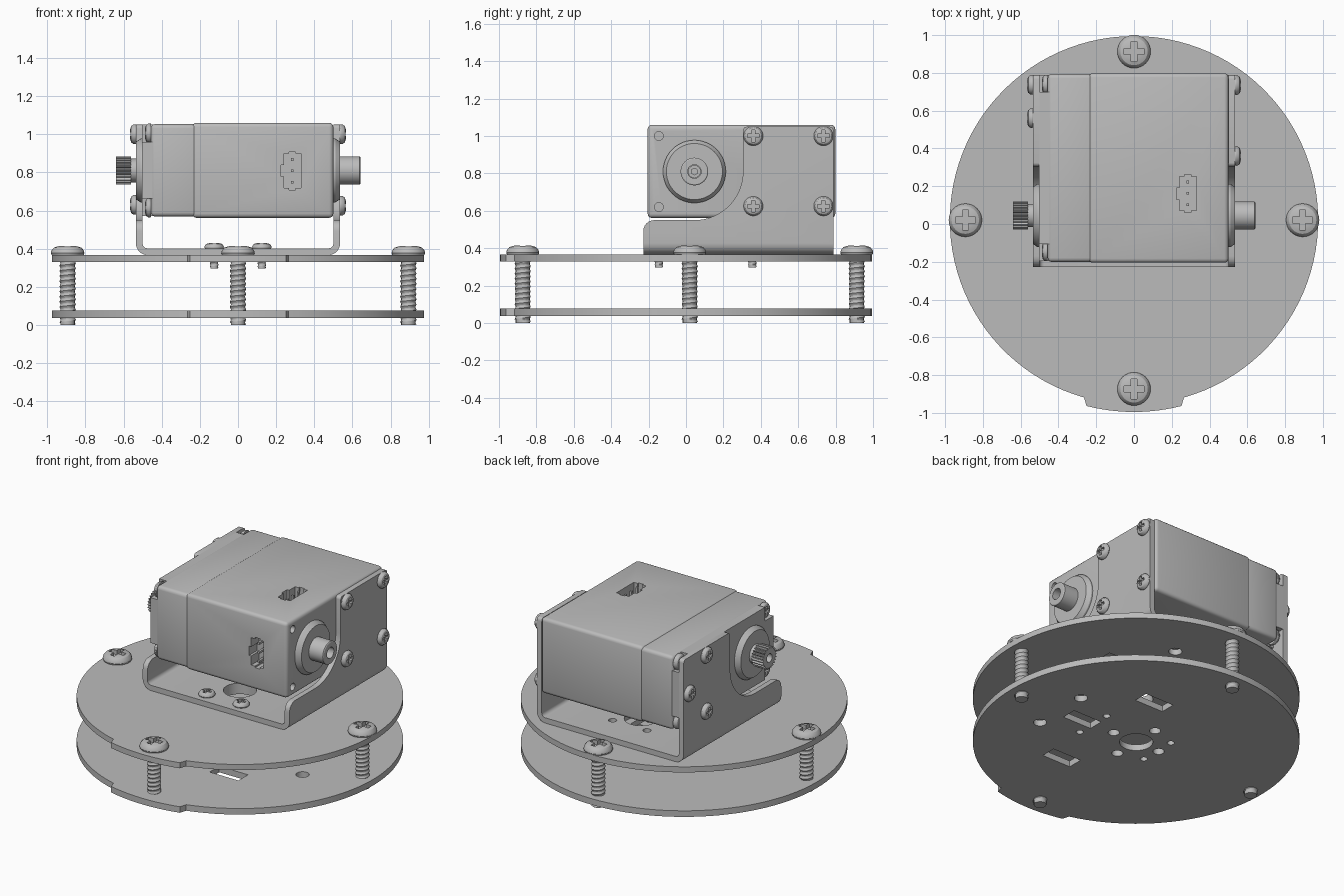
import bpy, bmesh
from math import sin, cos, pi, radians
from mathutils import Matrix, Vector

if "Cube" in bpy.data.objects:
    bpy.data.objects.remove(bpy.data.objects["Cube"])

grey = bpy.data.materials.new("plain_grey")
grey.use_nodes = True
grey.diffuse_color = (0.5, 0.5, 0.5, 1)
grey.node_tree.nodes["Principled BSDF"].inputs["Base Color"].default_value = (0.5, 0.5, 0.5, 1)

CY = 0.02                                   # centre of the round plates in y
AXLE = (0.045, 0.81)                        # servo axle in y, z
FLAT = Matrix()
ALONG_X = Matrix(((0, 0, 1, 0), (1, 0, 0, 0), (0, 1, 0, 0), (0, 0, 0, 1)))   # local xy -> yz
ALONG_Y = Matrix(((1, 0, 0, 0), (0, 0, -1, 0), (0, 1, 0, 0), (0, 0, 0, 1)))  # local xy -> xz
FACE_LEFT = Matrix.Rotation(-pi / 2, 4, 'Y')
FACE_RIGHT = Matrix.Rotation(pi / 2, 4, 'Y')
parts = []


def move(x, y, z):
    return Matrix.Translation((x, y, z))


def add(name, bm, matrix=FLAT):
    """Store a bmesh as an object, with its transform applied."""
    bm.transform(matrix)
    bmesh.ops.remove_doubles(bm, verts=bm.verts, dist=1e-5)
    bmesh.ops.recalc_face_normals(bm, faces=bm.faces)
    mesh = bpy.data.meshes.new(name)
    bm.to_mesh(mesh)
    bm.free()
    return add_mesh(name, mesh)


def add_mesh(name, mesh, matrix=FLAT):
    ob = bpy.data.objects.new(name, mesh)
    ob.matrix_world = matrix
    bpy.context.scene.collection.objects.link(ob)
    parts.append(ob)
    return ob


def discard(ob):
    if ob in parts:
        parts.remove(ob)
    bpy.data.objects.remove(ob)


def evaluated(ob):
    bpy.context.view_layer.update()
    dg = bpy.context.evaluated_depsgraph_get()
    bm = bmesh.new()
    mesh = bpy.data.meshes.new_from_object(ob.evaluated_get(dg))
    bm.from_mesh(mesh)
    bpy.data.meshes.remove(mesh)
    return bm


def sheet(name, outlines, depth, matrix=FLAT):
    """Extrude closed outlines; inner outlines become holes."""
    cu = bpy.data.curves.new(name, 'CURVE')
    cu.dimensions, cu.fill_mode, cu.extrude = '2D', 'BOTH', depth / 2
    for pts in outlines:
        sp = cu.splines.new('POLY')
        sp.points.add(len(pts) - 1)
        sp.use_cyclic_u = True
        for p, (x, y) in zip(sp.points, pts):
            p.co = (x, y, 0, 1)
    ob = bpy.data.objects.new(name, cu)
    bpy.context.scene.collection.objects.link(ob)
    bm = evaluated(ob)
    discard(ob)
    return add(name, bm, matrix @ move(0, 0, depth / 2))


def box(name, lo, hi, bevel=0):
    lo, hi = Vector(lo), Vector(hi)
    bm = bmesh.new()
    bmesh.ops.create_cube(bm, size=1, matrix=Matrix.LocRotScale((lo + hi) / 2, None, hi - lo))
    if bevel:
        bmesh.ops.bevel(bm, geom=bm.edges[:], offset=bevel, segments=3, profile=0.5, affect='EDGES')
    return add(name, bm)


def lathe(name, profile, matrix=FLAT, steps=40):
    bm = bmesh.new()
    vs = [bm.verts.new((r, 0, z)) for r, z in profile]
    es = [bm.edges.new(pair) for pair in zip(vs, vs[1:])]
    bmesh.ops.spin(bm, geom=vs + es, axis=(0, 0, 1), cent=(0, 0, 0), angle=2 * pi, steps=steps)
    return add(name, bm, matrix)


def boolean(ob, tool, operation='DIFFERENCE'):
    mod = ob.modifiers.new("cut", 'BOOLEAN')
    mod.object, mod.operation, mod.solver = tool, operation, 'EXACT'
    bm = evaluated(ob)
    ob.modifiers.clear()
    bm.to_mesh(ob.data)
    bm.free()
    discard(tool)


def arc(cx, cy, r, a, b, n):
    return [(cx + r * cos(radians(a + (b - a) * i / n)), cy + r * sin(radians(a + (b - a) * i / n)))
            for i in range(n + 1)]


def circle(x, y, r, n=24):
    return arc(x, y, r, 0, 360, n)[:-1]


def rect(x, y, w, h):
    return [(x - w / 2, y - h / 2), (x + w / 2, y - h / 2), (x + w / 2, y + h / 2), (x - w / 2, y + h / 2)]


def screw_mesh(name, r, h, shaft, length, pitch):
    """Pan-head screw: cross-recessed head above z = 0, threaded shaft below."""
    head = lathe(name, [(0, h), (r * .55, h * .97), (r * .82, h * .8), (r * .96, h * .5),
                        (r, h * .2), (r * .96, 0), (0, 0)], steps=32)
    for w, d in ((.36, 1.2), (1.2, .36)):
        boolean(head, box("cutter", (-r * w / 2, -r * d / 2, h * .4), (r * w / 2, r * d / 2, h * 2)))
    core = lathe("core", [(0, .002), (shaft * .88, .002), (shaft * .88, -length), (0, -length)], steps=16)
    bm = bmesh.new()
    vs = [bm.verts.new((x, 0, z - length)) for x, z in
          ((shaft, 0), (shaft * .85, pitch / 2), (shaft, pitch))]
    bm.edges.new(vs[:2])
    bm.edges.new(vs[1:])
    thread = add("thread", bm)
    mod = thread.modifiers.new("helix", 'SCREW')
    mod.angle, mod.screw_offset, mod.iterations = 2 * pi, pitch, max(1, int(length / pitch) - 1)
    mod.steps = mod.render_steps = 16
    bm = evaluated(thread)
    bmesh.ops.remove_doubles(bm, verts=bm.verts, dist=1e-5)
    bmesh.ops.recalc_face_normals(bm, faces=bm.faces)
    for ob in (head, core):
        bm.from_mesh(ob.data)
    mesh = bpy.data.meshes.new(name)
    bm.to_mesh(mesh)
    bm.free()
    for ob in (head, core, thread):
        discard(ob)
    return mesh


# Two round plates; the upper hole pattern is turned a quarter turn
rim = arc(0, 0, .975, -74.2, 254.2, 96) + arc(0, 0, 1.015, 255.7, 284.3, 12)
holes = [circle(0, 0, .1, 32), rect(.42, 0, .21, .1)]
for s in (-1, 1):
    holes += [rect(.22, s * .43, .21, .1), circle(.59, s * .19, .04), circle(s * .175, 0, .034),
              circle(0, s * .175, .034), circle(.335, s * .125, .022), circle(-.165, s * .125, .022)]
turned = [[(-y, x) for x, y in h] for h in holes]
sheet("lower_plate", [rim] + holes, .04, move(0, CY, .037))
sheet("upper_plate", [rim] + turned, .037, move(0, CY, .33))

# Four long screws joining the plates
long_screw = screw_mesh("plate_screw", .088, .048, .043, .367, .027)
for i in range(4):
    a = i * pi / 2
    add_mesh("plate_screw", long_screw, move(.893 * cos(a), CY + .893 * sin(a), .367))

# U-shaped bracket: bent channel trimmed to the side outline
W, T, B = .535, .035, .367
channel = ([(-W, 1.1)] + arc(-W + .06, B + .06, .06, 180, 270, 6) + arc(W - .06, B + .06, .06, 270, 360, 6)
           + [(W, 1.1), (W - T, 1.1)] + arc(W - .06, B + .06, .06 - T, 360, 270, 6)
           + arc(-W + .06, B + .06, .06 - T, 270, 180, 6) + [(-W + T, 1.1)])
bracket = sheet("bracket", [channel], 1.2, ALONG_Y @ move(0, 0, -.9))
side = ([(-.228, .3), (.788, .3)] + arc(.768, 1.03, .02, 0, 90, 4) + arc(.325, 1.03, .02, 90, 180, 4)
        + arc(*AXLE, .26, 0, -90, 16) + arc(-.17, .492, .058, 90, 180, 6))
boolean(bracket, sheet("cutter", [side], 1.4, ALONG_X @ move(0, 0, -.7)), 'INTERSECT')
for x, y, r in ((0, CY, .1), (0, .47, .1), (.125, .585, .025), (-.125, .585, .025)):
    boolean(bracket, sheet("cutter", [circle(x, y, r)], .2, move(0, 0, .3)))

# Bracket base screws
base_screw = screw_mesh("base_screw", .051, .028, .023, .105, .018)
for x in (-.125, .125):
    for y in (-.145, .355):
        add_mesh("base_screw", base_screw, move(x, y, B + T))

# Servo case: two joined shells and an end cap with notched corners
Y0, Y1, Z0, Z1 = -.205, .798, .562, 1.06
case = box("servo_case", (-.24, Y0, Z0), (.5, Y1, Z1), .022)
box("servo_case_end", (-.457, Y0 + .004, Z0 + .007), (-.2, Y1 - .004, Z1 - .007), .022)
n = .1
ys, zs = (Y0 + .01, Y0 + n, Y1 - n, Y1 - .01), (Z0 + .01, Z0 + n, Z1 - n, Z1 - .01)
plus = [(ys[a], zs[b]) for a, b in ((0, 1), (1, 1), (1, 0), (2, 0), (2, 1), (3, 1),
                                    (3, 2), (2, 2), (2, 3), (1, 3), (1, 2), (0, 2))]
sheet("servo_end_cap", [plus], .06, ALONG_X @ move(0, 0, -.502))

# Connector sockets with pins, on the top and the front
for w, h in ((.09, .18), (.035, .2)):
    boolean(case, box("cutter", (.285 - w / 2, .162 - h / 2, .98), (.285 + w / 2, .162 + h / 2, 1.1)))
    boolean(case, box("cutter", (.285 - w / 2, -.3, .808 - h / 2), (.285 + w / 2, -.125, .808 + h / 2)))
boolean(case, box("cutter", (.225, .13, .98), (.26, .19, 1.1)))
boolean(case, box("cutter", (.225, -.3, .778), (.26, -.125, .838)))
for d in (-.06, 0, .06):
    box("top_pin", (.278, .155 + d, .97), (.292, .169 + d, 1.05))
    box("front_pin", (.278, -.195, .801 + d), (.292, -.115, .815 + d))

# Corner screw holes on the case's left end
for z in (.62, 1.0):
    boolean(case, sheet("cutter", [circle(-.145, z, .024, 16)], .1, ALONG_X @ move(0, 0, .46)))

# Axle bosses, hollow stub and toothed shaft
boss = [(0, -.02), (.168, -.02), (.168, .01), (.15, .036), (0, .036)]
for s, turn in ((1, FACE_RIGHT), (-1, FACE_LEFT)):
    lathe("axle_boss", boss, move(s * .5, *AXLE) @ turn, 48)
lathe("axle_stub", [(0, 0), (.074, 0), (.074, .108), (.068, .112), (.036, .112), (.036, .05), (0, .05)],
      move(.53, *AXLE) @ FACE_RIGHT)
sheet("axle_stub_socket", [circle(0, 0, .034), circle(0, 0, .018, 6)], .02, move(.575, *AXLE) @ FACE_RIGHT)
teeth = [((.074 if i % 4 < 2 else .062) * cos(i * pi / 48), (.074 if i % 4 < 2 else .062) * sin(i * pi / 48))
         for i in range(96)]
sheet("toothed_shaft", [teeth, circle(0, 0, .028)], .08, move(-.56, *AXLE) @ FACE_LEFT)
lathe("shaft_neck", [(0, 0), (.062, 0), (.062, .05), (0, .05)], move(-.53, *AXLE) @ FACE_LEFT)

# Screws through the bracket walls and in the end cap's corners
wall_screw = screw_mesh("wall_screw", .052, .031, .024, .03, .012)
for y in (.36, .735):
    for z in (.625, 1.0):
        add_mesh("right_wall_screw", wall_screw, move(W, y, z) @ FACE_RIGHT)
for y, z in ((.56, 1.0), (.737, .815), (.56, .63)):
    add_mesh("left_wall_screw", wall_screw, move(-W, y, z) @ FACE_LEFT)
for y in (Y0 + .06, Y1 - .06):
    for z in (.615, 1.005):
        add_mesh("case_screw", wall_screw, move(-.457, y, z) @ FACE_LEFT)

# Material and shading
for ob in bpy.context.view_layer.objects:
    ob.select_set(ob in parts)
for ob in parts:
    ob.data.materials.clear()
    ob.data.materials.append(grey)
bpy.context.view_layer.objects.active = parts[0]
bpy.ops.object.shade_smooth_by_angle(angle=radians(30))
